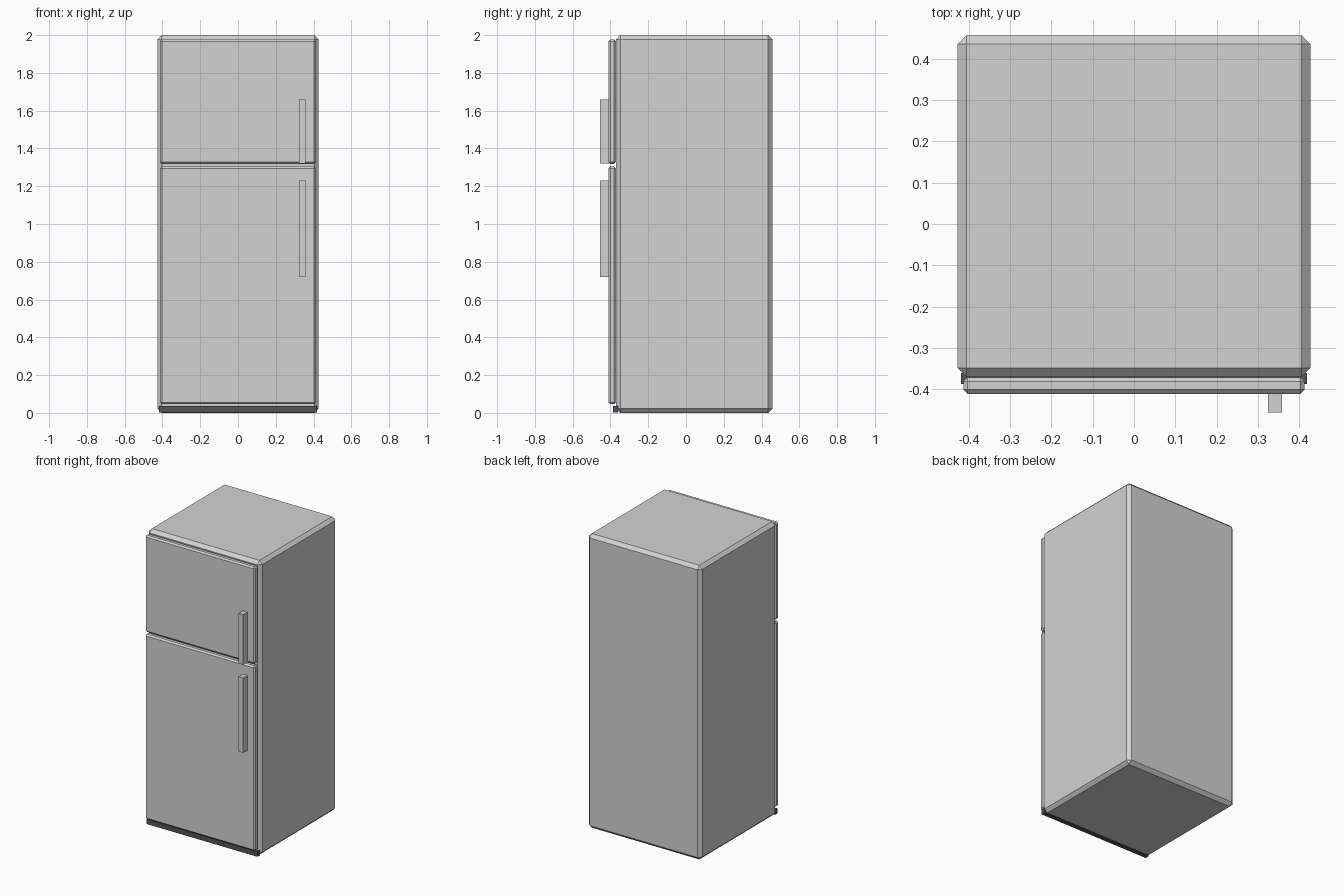
import bpy, bmesh
from mathutils import Vector

if "Cube" in bpy.data.objects:
    bpy.data.objects.remove(bpy.data.objects["Cube"])


def material(name, value):
    m = bpy.data.materials.new(name)
    m.diffuse_color = (value, value, value, 1)
    m.use_nodes = True
    m.node_tree.nodes["Principled BSDF"].inputs["Base Color"].default_value = m.diffuse_color
    return m


light = material("light grey", 0.65)
dark = material("dark grey", 0.09)


def box(name, x, y, z, mat, chamfer=0.0):
    """Box from axis ranges with optional flat chamfer on all edges."""
    bm = bmesh.new()
    bmesh.ops.create_cube(bm, size=1)
    lo = Vector((x[0], y[0], z[0]))
    hi = Vector((x[1], y[1], z[1]))
    for v in bm.verts:
        v.co = Vector(lo[i] + (v.co[i] + 0.5) * (hi[i] - lo[i]) for i in range(3))
    if chamfer:
        bmesh.ops.bevel(bm, geom=bm.edges[:], offset=chamfer, segments=1,
                        affect='EDGES', profile=0.5)
    mesh = bpy.data.meshes.new(name)
    bm.to_mesh(mesh)
    bm.free()
    mesh.materials.append(mat)
    ob = bpy.data.objects.new(name, mesh)
    bpy.context.collection.objects.link(ob)
    return ob


# Cabinet
box("cabinet", (-0.427, 0.427), (-0.37, 0.457), (0, 2), light, 0.022)

# Freezer door above, fridge door below, each with a bar handle
for name, door_z, handle_z in (("freezer", (1.318, 1.977), (1.32, 1.66)),
                               ("fridge", (0.046, 1.304), (0.72, 1.23))):
    box(name + "_door", (-0.413, 0.413), (-0.411, -0.371), door_z, light, 0.01)
    box(name + "_handle", (0.324, 0.358), (-0.456, -0.408), handle_z, light)

# Dark kick plate along the bottom front
box("kick_plate", (-0.418, 0.418), (-0.387, -0.36), (0.003, 0.036), dark)
